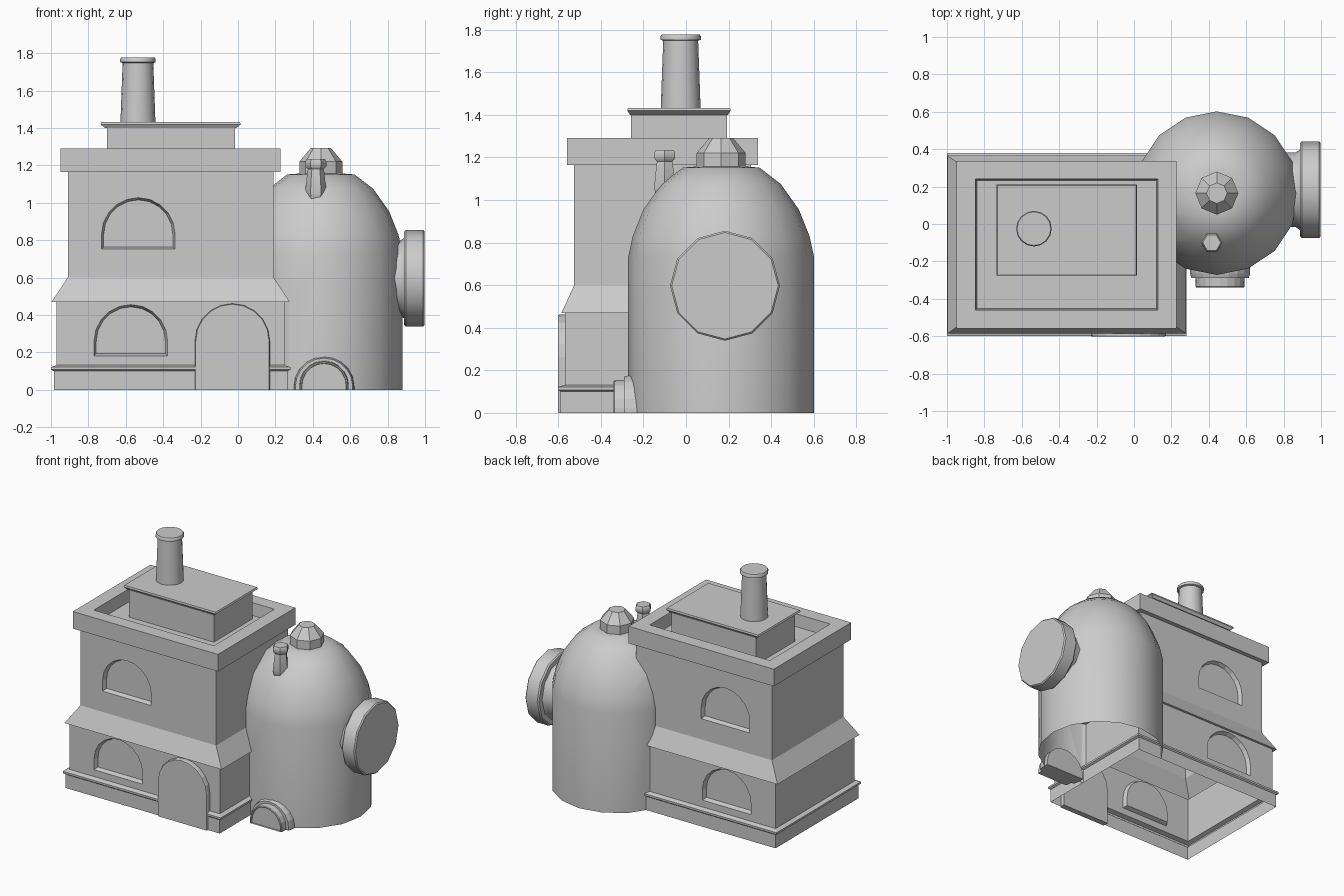
import bpy, bmesh
from math import sin, cos, pi, radians

if "Cube" in bpy.data.objects:
    bpy.data.objects.remove(bpy.data.objects["Cube"])

HX, HY = -0.36, -0.11      # house centre
DX, DY = 0.443, 0.165      # dome centre


def loft(name, rings, smooth=None):
    """Closed skin through rings that share one point count."""
    bm = bmesh.new()
    loops = [[bm.verts.new(p) for p in r] for r in rings]
    n = len(loops[0])
    for a, b in zip(loops, loops[1:]):
        for i in range(n):
            bm.faces.new((a[i], a[(i + 1) % n], b[(i + 1) % n], b[i]))
    bm.faces.new(loops[0])
    bm.faces.new(loops[-1])
    bmesh.ops.recalc_face_normals(bm, faces=bm.faces[:])
    me = bpy.data.meshes.new(name)
    bm.to_mesh(me)
    bm.free()
    ob = bpy.data.objects.new(name, me)
    bpy.context.collection.objects.link(ob)
    if smooth:
        select(ob)
        bpy.ops.object.shade_smooth_by_angle(angle=radians(smooth))
    return ob


def select(ob):
    bpy.ops.object.select_all(action='DESELECT')
    ob.select_set(True)
    bpy.context.view_layer.objects.active = ob


def rects(cx, cy, prof):
    return [[(cx + sx * hx, cy + sy * hy, z) for sx, sy in ((-1, -1), (1, -1), (1, 1), (-1, 1))]
            for hx, hy, z in prof]


def rounds(cx, cy, prof, n):
    return [[(cx + r * cos(2 * pi * i / n), cy + r * sin(2 * pi * i / n), z) for i in range(n)]
            for r, z in prof]


def arch(cx, z0, half, top, y, inset=0.0, floor=0.0, seg=10):
    """Arched outline in the plane y: straight jambs and a round head."""
    spring = max(top - half, z0 + 0.02)
    rw, rh = half - inset, top - spring - inset
    pts = [(cx + rw, y, z0 + floor)]
    pts += [(cx + rw * cos(pi * i / seg), y, spring + rh * sin(pi * i / seg)) for i in range(seg + 1)]
    return pts + [(cx - rw, y, z0 + floor)]


def subtract(ob, cutter):
    m = ob.modifiers.new("cut", 'BOOLEAN')
    m.operation, m.solver, m.object = 'DIFFERENCE', 'EXACT', cutter
    select(ob)
    bpy.ops.object.modifier_apply(modifier=m.name)


def open_bottom(ob):
    bm = bmesh.new()
    bm.from_mesh(ob.data)
    low = [f for f in bm.faces if all(v.co.z < 1e-4 for v in f.verts)]
    bmesh.ops.delete(bm, geom=low, context='FACES')
    bm.to_mesh(ob.data)
    bm.free()


# House shell: plinth, lower wall, flared skirt, upper wall, parapet, sunken roof
house = loft("house_walls", rects(HX, HY, [
    (0.625, 0.48, 0), (0.625, 0.48, 0.10), (0.64, 0.49, 0.108), (0.64, 0.49, 0.122),
    (0.61, 0.458, 0.132), (0.61, 0.458, 0.47), (0.637, 0.475, 0.47), (0.55, 0.415, 0.60),
    (0.55, 0.415, 1.165), (0.588, 0.448, 1.165), (0.588, 0.448, 1.29),
    (0.487, 0.35, 1.29), (0.48, 0.343, 1.20)]))

# Domed tower, trimmed where it meets the house
dome = loft("domed_tower", rounds(DX, DY, [
    (0.437, 0), (0.437, 0.73), (0.415, 0.83), (0.365, 0.955), (0.28, 1.075),
    (0.18, 1.152), (0.10, 1.158)], 16))
subtract(dome, house)
open_bottom(dome)
select(dome)
bpy.ops.object.shade_smooth_by_angle(angle=radians(35))

# Arched window recesses, front and back
for cx, z0, top, face in ((-0.533, 0.75, 1.03, 0.415), (-0.573, 0.18, 0.458, 0.458)):
    for side in (-1, 1):
        cutter = loft("window_cutter", [
            arch(cx, z0, 0.199, top, HY + side * (face + 0.02), -0.006, -0.006),
            arch(cx, z0, 0.199, top, HY + side * (face - 0.03), 0.014, 0.014)])
        subtract(house, cutter)
        bpy.data.objects.remove(cutter)
open_bottom(house)

# Arched house door
loft("house_door", [arch(-0.03, 0, 0.20, 0.462, y, i) for y, i in ((-0.56, 0), (-0.595, 0), (-0.602, 0.004))])

# Roof box with slab lid
loft("roof_box", rects(-0.358, -0.033, [(0.343, 0.225, 1.19), (0.343, 0.225, 1.412)]))
loft("roof_slab", rects(-0.36, -0.033, [(0.35, 0.23, 1.40), (0.375, 0.243, 1.42), (0.37, 0.24, 1.432)]))

# Chimney with cap
loft("chimney", rounds(-0.535, -0.025, [
    (0.094, 1.42), (0.082, 1.748), (0.095, 1.752), (0.095, 1.768), (0.09, 1.776)], 16), 35)

# Dome finial
loft("dome_finial", rounds(DX, DY, [(0.115, 1.14), (0.115, 1.22), (0.055, 1.292)], 8))

# Small vent pot on the dome
loft("vent_pot", rounds(0.416, -0.1, [
    (0.025, 0.985), (0.045, 1.0), (0.057, 1.06), (0.045, 1.165), (0.042, 1.18),
    (0.056, 1.195), (0.056, 1.222), (0.048, 1.235)], 6), 40)

# Round hatch on the right side, axis along x
hatch = [(0.20, 0.78), (0.20, 0.865), (0.215, 0.888), (0.25, 0.888), (0.258, 0.898),
         (0.258, 0.99), (0.25, 0.998)]
loft("round_hatch", [[(x, 0.183 + r * cos(pi * i / 6), 0.597 + r * sin(pi * i / 6))
                      for i in range(12)] for r, x in hatch], 35)

# Stepped oven mouth at the foot of the dome
loft("oven_surround", [arch(0.46, 0, 0.163, 0.18, y, i) for y, i in ((-0.2, 0), (-0.265, 0.003), (-0.29, 0.01))])
loft("oven_mouth", [arch(0.46, 0, 0.134, 0.157, y, i)
                    for y, i in ((-0.25, 0), (-0.335, 0.004), (-0.34, 0.008), (-0.34, 0.014), (-0.325, 0.016))])
